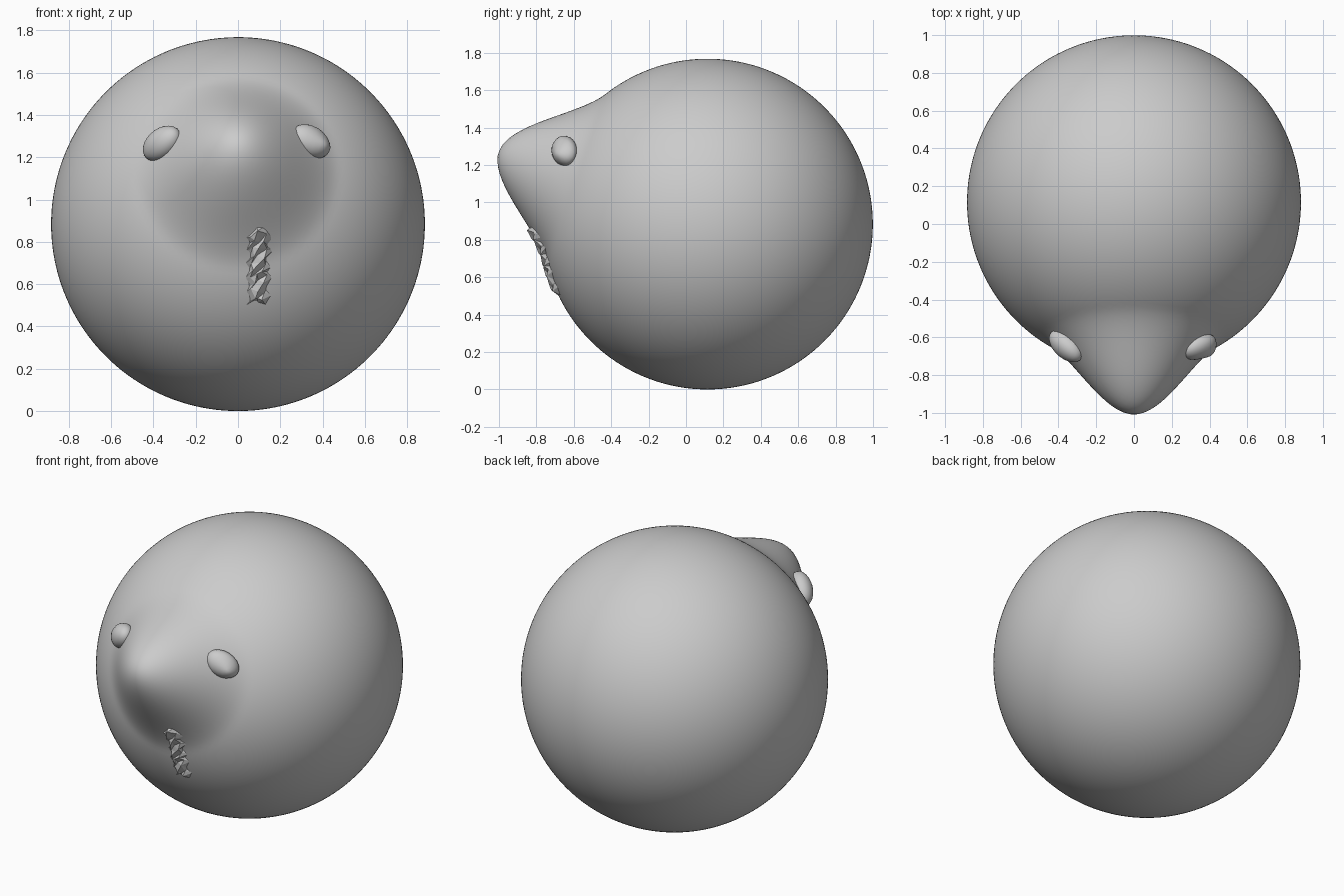
import bpy, bmesh, random
from mathutils import Vector, Matrix
from mathutils.bvhtree import BVHTree

if "Cube" in bpy.data.objects:
    bpy.data.objects.remove(bpy.data.objects["Cube"])

random.seed(4)
CENTRE, RADIUS = Vector((0, 0.115, 0.884)), 0.884


def finish(bm, name, angle=None):
    bmesh.ops.recalc_face_normals(bm, faces=bm.faces)
    mesh = bpy.data.meshes.new(name)
    bm.to_mesh(mesh)
    bm.free()
    ob = bpy.data.objects.new(name, mesh)
    bpy.context.collection.objects.link(ob)
    if angle is not None:
        bpy.ops.object.select_all(action='DESELECT')
        bpy.context.view_layer.objects.active = ob
        ob.select_set(True)
        bpy.ops.object.shade_smooth_by_angle(angle=angle)
    return ob


# Round body, with the snout pulled out of it using a soft falloff
bm = bmesh.new()
bmesh.ops.create_icosphere(bm, subdivisions=6, radius=RADIUS,
                           matrix=Matrix.Translation(CENTRE))
grab, pull, reach = Vector((0, -0.722, 1.17)), Vector((0, -0.28, 0.1)), 0.5
for v in bm.verts:
    t = max(0, 1 - (v.co - grab).length / reach)
    v.co += pull * (t * t * (3 - 2 * t))
surface = BVHTree.FromBMesh(bm)
finish(bm, "body", 1.0)


def eye(name, centre, axis, size, tip=None):
    # Oval lump whose long side follows axis, optionally drawn to a point
    out = (Vector(centre) - CENTRE).normalized()
    x = Vector(axis).normalized()
    y = out.cross(x).normalized()
    z = x.cross(y)
    rot = Matrix((x, y, z)).transposed().to_4x4()
    bm = bmesh.new()
    bmesh.ops.create_icosphere(bm, subdivisions=3, radius=1)
    bm.transform(Matrix.Translation(centre) @ rot @ Matrix.Diagonal((*size, 1)))
    if tip:
        tip = Vector(tip)
        for v in bm.verts:
            t = max(0, 1 - (v.co - tip).length / 0.1)
            v.co = v.co.lerp(tip, t * 0.6)
    finish(bm, name, 0.7)


eye("left_eye", (-0.36, -0.645, 1.265), (0.17, -0.15, 0.12), (0.115, 0.075, 0.065))
eye("right_eye", (0.345, -0.65, 1.275), (0.17, 0.06, -0.1), (0.105, 0.075, 0.06),
    tip=(0.425, -0.705, 1.26))

# Jagged mouth ridge laid on the body surface
bm = bmesh.new()
rows, cols = 12, 5
grid = []
for r in range(rows):
    z0 = 0.875 - 0.365 * r / (rows - 1)
    half = 0.068 if r % 2 else 0.045
    row = []
    for c in range(cols):
        s = c / (cols - 1) * 2 - 1
        x = 0.097 + s * half + random.uniform(-0.008, 0.008)
        z = z0 + random.uniform(-0.012, 0.012) - 0.02 * abs(s)
        hit = surface.ray_cast(Vector((x, -2, z)), Vector((0, 1, 0)))[0]
        edge = c in (0, cols - 1) or r in (0, rows - 1)
        lift = -0.01 if edge else (0.03 if (r + c) % 2 else 0.012)
        hit.y -= lift
        row.append(bm.verts.new(hit))
    grid.append(row)
for r in range(rows - 1):
    for c in range(cols - 1):
        a, b = grid[r][c], grid[r][c + 1]
        d, e = grid[r + 1][c], grid[r + 1][c + 1]
        bm.faces.new((a, d, b))
        bm.faces.new((b, d, e))
for f in bm.faces:
    f.normal_update()
    if f.normal.y > 0:
        f.normal_flip()
mouth = finish(bm, "mouth")
